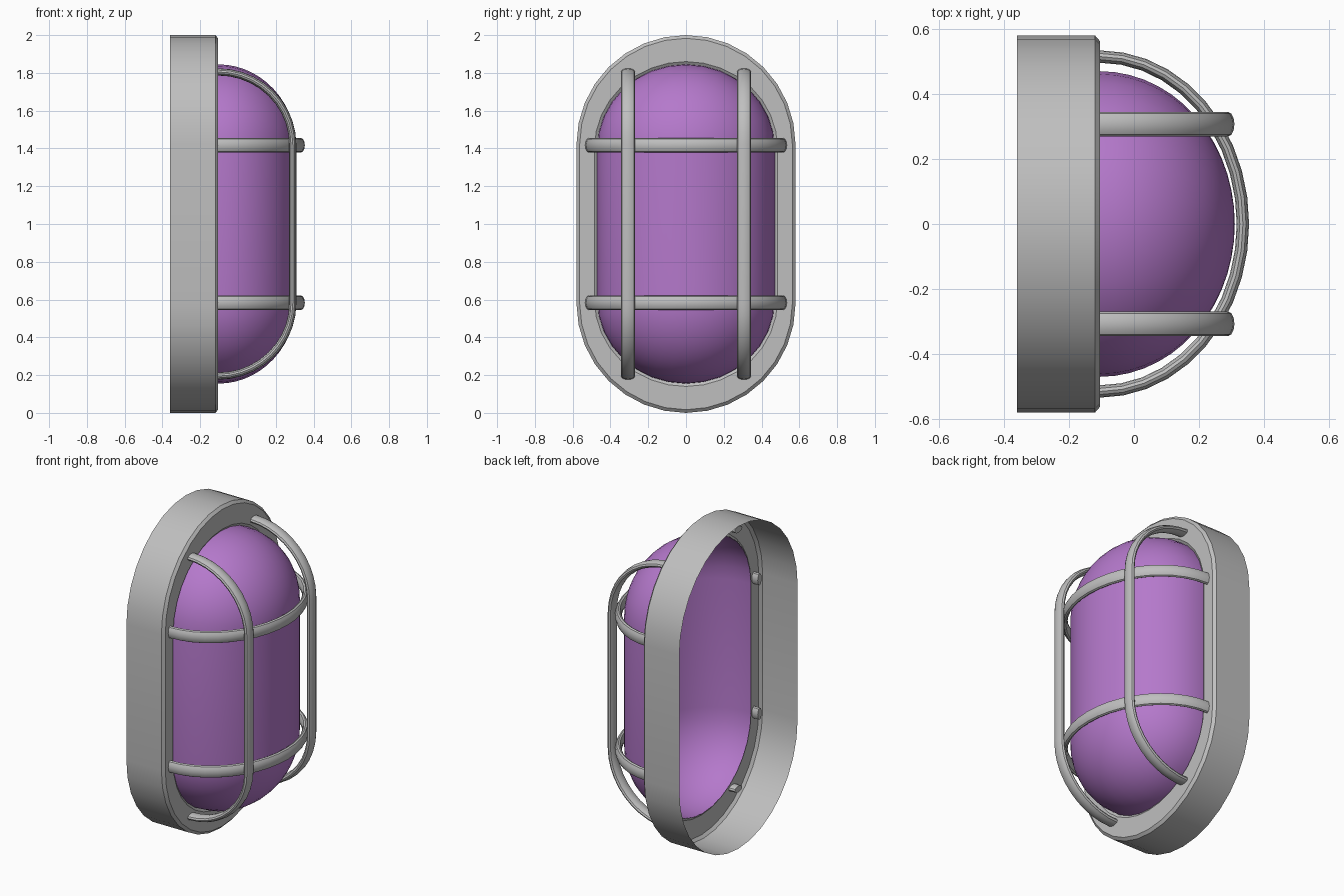
import bpy, bmesh, math
from mathutils import Vector

cube = bpy.data.objects.get("Cube")
if cube:
    bpy.data.objects.remove(cube, do_unlink=True)


def material(name, rgb):
    mat = bpy.data.materials.new(name)
    mat.use_nodes = True
    mat.diffuse_color = (*rgb, 1)
    mat.node_tree.nodes["Principled BSDF"].inputs["Base Color"].default_value = (*rgb, 1)
    return mat


GREY = material("grey metal", (0.52, 0.52, 0.52))
PURPLE = material("purple glass", (0.46, 0.19, 0.60))
MID_Z = 1.0
FRONT_X = -0.105    # plane of the housing's flange


def loft(name, rings, mat, caps=False):
    """Skin a row of closed rings of points into one smooth object."""
    bm = bmesh.new()
    rows = [[bm.verts.new(p) for p in ring] for ring in rings]
    for a, b in zip(rows, rows[1:]):
        for i in range(len(a)):
            j = (i + 1) % len(a)
            bm.faces.new((a[i], a[j], b[j], b[i]))
    if caps:
        bm.faces.new(rows[0])
        bm.faces.new(rows[-1])
    bmesh.ops.remove_doubles(bm, verts=bm.verts, dist=0.0005)
    bmesh.ops.recalc_face_normals(bm, faces=bm.faces)
    mesh = bpy.data.meshes.new(name)
    bm.to_mesh(mesh)
    bm.free()
    mesh.materials.append(mat)
    obj = bpy.data.objects.new(name, mesh)
    bpy.context.collection.objects.link(obj)
    bpy.ops.object.select_all(action='DESELECT')
    obj.select_set(True)
    bpy.context.view_layer.objects.active = obj
    bpy.ops.object.shade_smooth_by_angle(angle=math.radians(35))
    return obj


def stadium(x, ry, rz, half, steps=16):
    """Upright rounded outline at depth x."""
    points = []
    for end in (0, 1):
        shift = half if end == 0 else -half
        for i in range(steps + 1):
            a = math.pi * (end + i / steps)
            points.append(Vector((x, ry * math.cos(a), MID_Z + shift + rz * math.sin(a))))
    return points


def bar(name, path, across, width=0.0375, thick=0.019, sides=12):
    """Sweep an oval section along a planar path."""
    rings = []
    for i, p in enumerate(path):
        tangent = path[min(i + 1, len(path) - 1)] - path[max(i - 1, 0)]
        normal = tangent.cross(across).normalized()
        angles = [2 * math.pi * k / sides for k in range(sides)]
        rings.append([p + across * width * math.cos(a) + normal * thick * math.sin(a)
                      for a in angles])
    return loft(name, rings, GREY, caps=True)


def arch(depth, radius, half, steps=10):
    """Hoop of (x, offset) pairs, with short stubs behind the flange."""
    quarter = [(FRONT_X + depth * math.sin(a), half + radius * math.cos(a))
               for a in (math.pi / 2 * i / steps for i in range(steps + 1))]
    side = [(FRONT_X - 0.04, half + radius)] + quarter
    other = [(x, -s) for x, s in reversed(side)]
    return side + (other if half else other[1:])


# Open-backed housing with a chamfered front flange
loft("housing", [
    stadium(-0.36, 0.58, 0.58, 0.42),
    stadium(-0.12, 0.58, 0.58, 0.42),
    stadium(FRONT_X, 0.563, 0.563, 0.42),
    stadium(FRONT_X, 0.485, 0.46, 0.40),
    stadium(FRONT_X - 0.012, 0.468, 0.443, 0.40),
], GREY)

# Hollow glass dome
dome = [stadium(FRONT_X - 0.012, 0.47, 0.445, 0.40)]
for i in range(15):
    a = math.pi / 2 * i / 14
    dome.append(stadium(FRONT_X + 0.415 * math.sin(a),
                        0.47 * math.cos(a), 0.445 * math.cos(a), 0.40))
loft("glass_dome", dome, PURPLE)

# Guard cage: two upright hoops and two cross hoops
for side, label in ((1, "left"), (-1, "right")):
    path = [Vector((x, side * 0.307, MID_Z + s)) for x, s in arch(0.395, 0.805 - 0.42, 0.42)]
    bar("upright_guard_bar_" + label, path, Vector((0, 1, 0)))
for side, label in ((1, "upper"), (-1, "lower")):
    path = [Vector((x, s, MID_Z + side * 0.417)) for x, s in arch(0.44, 0.515, 0)]
    bar("cross_guard_bar_" + label, path, Vector((0, 0, 1)))
